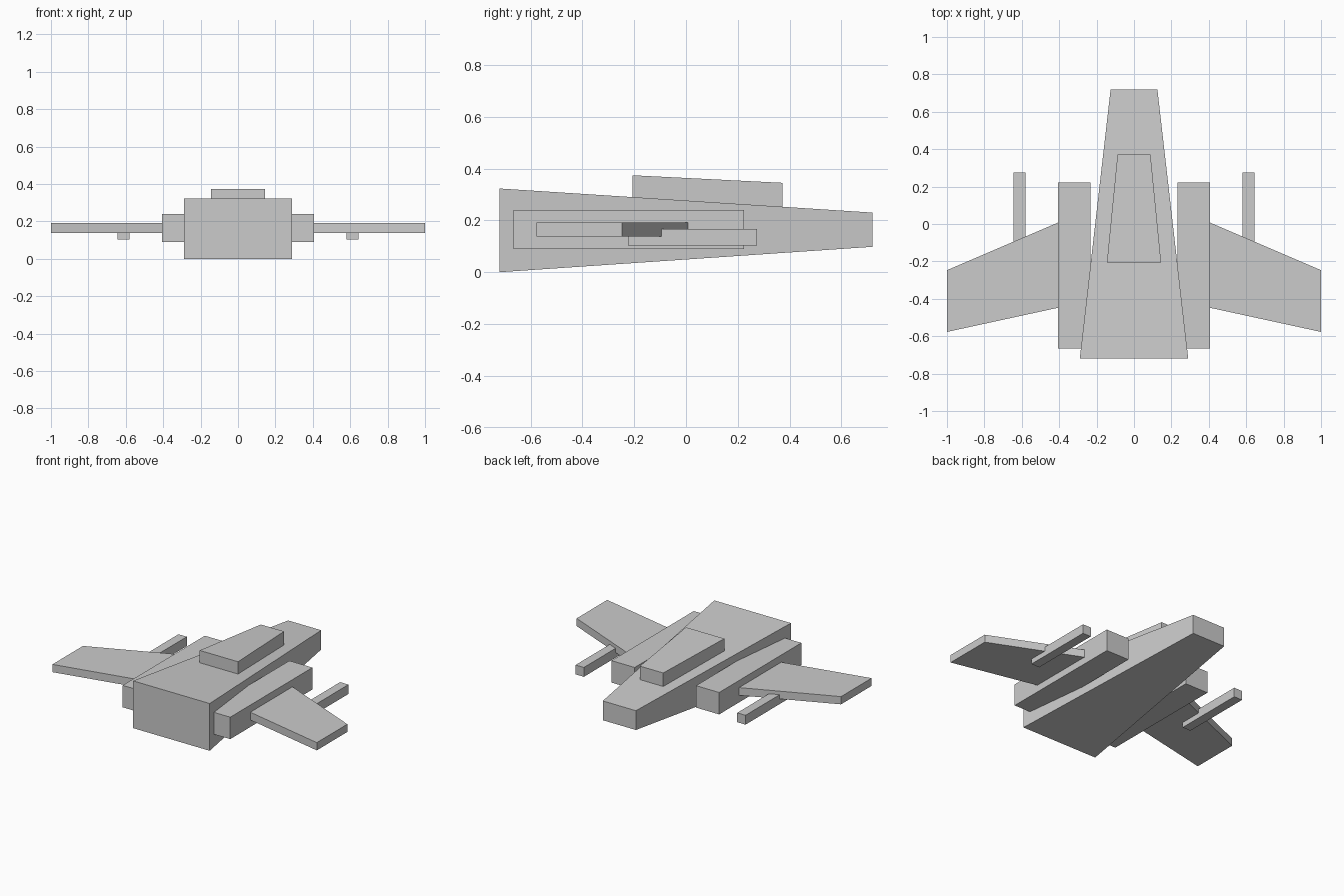
import bpy

if "Cube" in bpy.data.objects:
    bpy.data.objects.remove(bpy.data.objects["Cube"])

grey = bpy.data.materials.new("light grey")
grey.diffuse_color = (0.6, 0.6, 0.6, 1)
grey.use_nodes = True
grey.node_tree.nodes["Principled BSDF"].inputs["Base Color"].default_value = grey.diffuse_color


def prism(name, ring_a, ring_b):
    """Solid between two matching four-point rings."""
    faces = [(3, 2, 1, 0), (4, 5, 6, 7)]
    faces += [(i, (i + 1) % 4, (i + 1) % 4 + 4, i + 4) for i in range(4)]
    mesh = bpy.data.meshes.new(name)
    mesh.from_pydata(ring_a + ring_b, [], faces)
    mesh.materials.append(grey)
    obj = bpy.data.objects.new(name, mesh)
    bpy.context.collection.objects.link(obj)
    return obj


def section(y, x0, x1, z0, z1):
    """Rectangle across the length, wound so that +y is outward."""
    return [(x0, y, z0), (x0, y, z1), (x1, y, z1), (x1, y, z0)]


def mirrored(obj):
    obj.modifiers.new("mirror", 'MIRROR').use_axis = (True, False, False)


# Tapered hull and raised canopy
prism("hull", section(-0.72, -0.29, 0.29, 0, 0.323),
      section(0.72, -0.125, 0.125, 0.098, 0.23))
prism("canopy", section(-0.207, -0.145, 0.145, 0.27, 0.374),
      section(0.372, -0.088, 0.088, 0.235, 0.345))

# Box engines along the hull sides
mirrored(prism("engine", section(-0.665, 0.232, 0.407, 0.09, 0.24),
               section(0.223, 0.232, 0.407, 0.09, 0.24)))

# Swept wings
outline = [(0.407, -0.448), (1.0, -0.577), (1.0, -0.247), (0.407, 0.007)]
mirrored(prism("wing", [(x, y, 0.138) for x, y in outline],
               [(x, y, 0.191) for x, y in outline]))

# Guns under the wings
mirrored(prism("gun", section(-0.223, 0.58, 0.643, 0.103, 0.167),
               section(0.275, 0.58, 0.643, 0.103, 0.167)))
